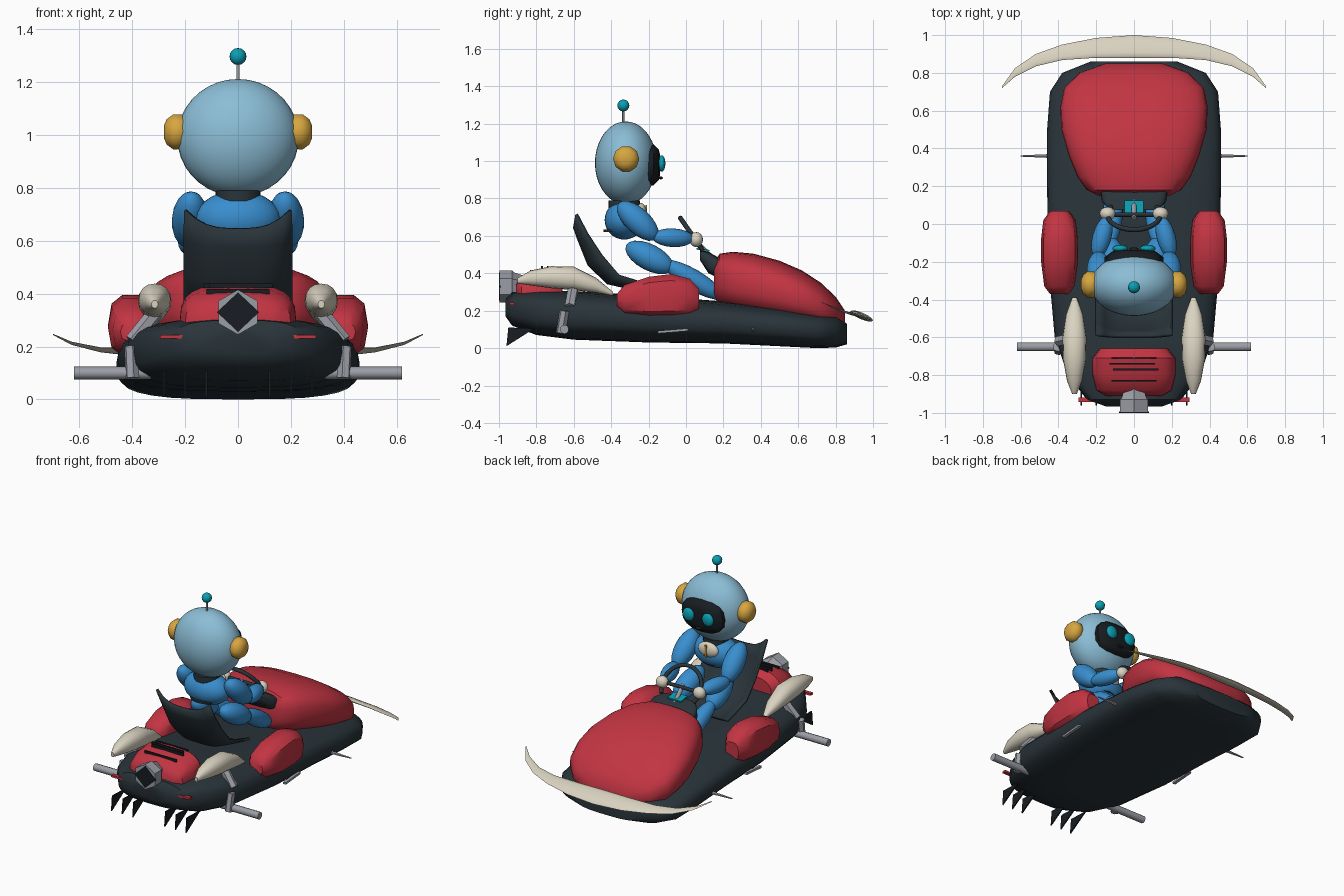
import bpy, bmesh, math
from mathutils import Vector, Matrix

if "Cube" in bpy.data.objects:
    bpy.data.objects.remove(bpy.data.objects["Cube"], do_unlink=True)


def material(name, r, g, b):
    m = bpy.data.materials.new(name)
    m.use_nodes = True
    m.diffuse_color = (r, g, b, 1)
    m.node_tree.nodes["Principled BSDF"].inputs["Base Color"].default_value = (r, g, b, 1)
    return m


DARK = material("charcoal", .022, .034, .042)
BLACK = material("black", .009, .012, .015)
RED = material("red", .54, .035, .055)
SKY = material("pale_blue", .26, .51, .67)
BLUE = material("blue", .04, .27, .62)
CYAN = material("cyan", .003, .35, .45)
GOLD = material("gold", .68, .38, .05)
CREAM = material("cream", .7, .65, .53)
GREY = material("grey", .33, .34, .38)

SIDES = (("left", 1), ("right", -1))


def finish(name, bm, mat, angle=40):
    bmesh.ops.recalc_face_normals(bm, faces=bm.faces)
    me = bpy.data.meshes.new(name)
    bm.to_mesh(me)
    bm.free()
    me.materials.append(mat)
    ob = bpy.data.objects.new(name, me)
    bpy.context.collection.objects.link(ob)
    bpy.ops.object.select_all(action='DESELECT')
    ob.select_set(True)
    bpy.context.view_layer.objects.active = ob
    bpy.ops.object.shade_smooth_by_angle(angle=math.radians(angle))
    return ob


def ring(c, a, b, n=20, p=2):
    """Superellipse loop around c, spanned by vectors a and b."""
    def k(t):
        return math.copysign(abs(t) ** (2 / p), t)
    c, a, b = Vector(c), Vector(a), Vector(b)
    angles = [2 * math.pi * i / n for i in range(n)]
    return [c + a * k(math.cos(t)) + b * k(math.sin(t)) for t in angles]


def skin(name, rings, mat, angle=40):
    bm = bmesh.new()
    loops = [[bm.verts.new(v) for v in r] for r in rings]
    n = len(loops[0])
    for r, s in zip(loops, loops[1:]):
        for i in range(n):
            bm.faces.new((r[i], r[(i + 1) % n], s[(i + 1) % n], s[i]))
    bm.faces.new(loops[0])
    bm.faces.new(loops[-1])
    return finish(name, bm, mat, angle)


def shell(name, sections, mat, x=0, n=24, p=2.8, angle=40):
    """Body lofted along y from (y, half width, bottom, top)."""
    return skin(name, [ring((x, y, (lo + hi) / 2), (w, 0, 0), (0, 0, (hi - lo) / 2), n, p)
                       for y, w, lo, hi in sections], mat, angle)


def ball(name, c, r, mat, seg=28, rot=None):
    bm = bmesh.new()
    m = Matrix.Translation(c) @ (rot or Matrix()) @ Matrix.Diagonal((*r, 1))
    bmesh.ops.create_uvsphere(bm, u_segments=seg, v_segments=max(6, seg // 2), radius=1, matrix=m)
    return finish(name, bm, mat, 60)


def limb(name, a, b, r, mat):
    a, b = Vector(a), Vector(b)
    rot = (b - a).to_track_quat('Z', 'Y').to_matrix().to_4x4()
    return ball(name, (a + b) / 2, (r, r, (b - a).length / 2), mat, 20, rot)


def rod(name, a, b, r, mat, n=10, r2=None):
    a, b = Vector(a), Vector(b)
    rot = (b - a).to_track_quat('Z', 'Y').to_matrix().to_4x4()
    bm = bmesh.new()
    bmesh.ops.create_cone(bm, cap_ends=True, segments=n, radius1=r, radius2=r if r2 is None else r2,
                          depth=(b - a).length, matrix=Matrix.Translation((a + b) / 2) @ rot)
    return finish(name, bm, mat, 50)


def box(name, c, size, mat, tilt=0):
    bm = bmesh.new()
    m = Matrix.Translation(c) @ Matrix.Rotation(tilt, 4, 'X') @ Matrix.Diagonal((*size, 1))
    bmesh.ops.create_cube(bm, size=1, matrix=m)
    return finish(name, bm, mat)


# Hull, hood and engine cover
shell("hull", [(-.965, .15, .17, .26), (-.93, .25, .12, .3), (-.8, .35, .07, .31),
               (-.6, .42, .045, .305), (-.2, .455, .03, .28), (.2, .46, .025, .25),
               (.5, .46, .01, .22), (.7, .445, 0, .19), (.8, .38, .003, .18),
               (.86, .23, .02, .13)], DARK, n=28, p=3)
shell("hood", [(.15, .19, .27, .46), (.18, .25, .23, .505), (.25, .3, .2, .515), (.36, .345, .17, .505),
               (.5, .385, .14, .467), (.62, .39, .12, .415), (.72, .37, .1, .35),
               (.8, .29, .1, .275), (.85, .15, .12, .2)], RED, n=32, p=2.7)
shell("engine_cover", [(-.91, .15, .22, .34), (-.88, .2, .18, .385), (-.8, .22, .16, .42),
                       (-.71, .22, .16, .435), (-.66, .18, .2, .4)], RED, p=3)
for i, (y, x) in enumerate([(-.71, 0), (-.74, -.01), (-.77, .01), (-.83, 0)]):
    box(f"vent_slit_{i}", (x, y, .43 if y > -.8 else .408), (.24, .009, .018), BLACK)

# Exhaust pipe with a diamond opening
skin("exhaust", [ring((0, y, .33), (0, 0, r), (r, 0, 0), 6)
                 for y, r in [(-.83, .045), (-.92, .075), (-.93, .085), (-.997, .085)]], GREY, 25)
skin("exhaust_opening", [ring((0, y, .33), (.08, 0, 0), (0, 0, .075), 4)
                         for y in (-.992, -1)], BLACK)

# Curved front bumper, swept along x from centre to tips
half = [(0, .88, 1, .195, .148), (.2, .88, .985, .195, .152), (.38, .868, .95, .19, .165),
        (.52, .835, .9, .195, .18), (.63, .78, .825, .218, .207), (.7, .718, .728, .248, .244)]
profile = [(-x, *rest) for x, *rest in reversed(half[1:])] + half
skin("front_bumper", [ring((x, (yi + yo) / 2, (zi + zo) / 2), (0, (yo - yi) / 2, (zo - zi) / 2),
                           (0, 0, .018 * (1.05 - abs(x) / .7)), 12)
                      for x, yi, yo, zi, zo in profile], CREAM, 60)

for side, s in SIDES:
    # Side pods and rear fenders
    shell(side + "_pod", [(-.37, .05, .22, .29), (-.33, .08, .18, .34), (-.2, .097, .16, .385),
                          (-.08, .097, .16, .4), (.02, .085, .17, .375), (.07, .05, .2, .32)],
          RED, x=.395 * s, n=10, p=2.8)
    shell(side + "_fender", [(-.9, .012, .345, .375), (-.83, .04, .335, .415), (-.72, .06, .32, .438),
                             (-.6, .063, .31, .435), (-.48, .045, .295, .375),
                             (-.39, .012, .28, .3)], CREAM, x=.315 * s, n=16, p=2.2)
    # Axles and their struts
    rod(side + "_rear_axle", (.33 * s, -.65, .1), (.62 * s, -.65, .1), .024, GREY)
    rod(side + "_front_axle", (.4 * s, .36, .1), (.6 * s, .36, .1), .014, GREY, 6, .004)
    rod(side + "_upper_strut", (.31 * s, -.6, .33), (.4 * s, -.62, .22), .03, GREY, 6)
    rod(side + "_lower_strut", (.405 * s, -.65, .2), (.4 * s, -.67, .08), .026, GREY, 6)
    box(side + "_side_bracket", (.455 * s, -.07, .092), (.02, .16, .014), GREY, .08)
    box(side + "_tail_light", (.245 * s, -.93, .237), (.1, .025, .014), RED)
    # Trailing blades under the tail
    for i in range(3):
        x = (.12 + .08 * i) * s
        bm = bmesh.new()
        tri = [(-.96, .01), (-.81, .105), (-.95, .11)]
        verts = [[bm.verts.new((x + d, y, z)) for y, z in tri] for d in (-.004, .004)]
        for v in verts:
            bm.faces.new(v)
        for j in range(3):
            k = (j + 1) % 3
            bm.faces.new((verts[0][j], verts[0][k], verts[1][k], verts[1][j]))
        finish(f"{side}_tail_blade_{i}", bm, BLACK)

# Bucket seat: a sheet with raised edges and a scooped top
bm = bmesh.new()
path = [(-.595, .71, .01), (-.572, .58, .045), (-.52, .45, .07), (-.42, .35, .06), (-.2, .3, .04)]
rows = []
for i, (y, z, lip) in enumerate(path):
    rows.append([])
    for j in range(-5, 6):
        u = j / 5
        scoop = .065 * (1 - abs(u) ** 3) if i == 0 else 0
        rows[-1].append(bm.verts.new((.2 * u, y + lip * u ** 4, z + lip * .6 * u ** 4 - scoop)))
for r, q in zip(rows, rows[1:]):
    for j in range(10):
        bm.faces.new((r[j], r[j + 1], q[j + 1], q[j]))
seat = finish("seat", bm, DARK)
solid = seat.modifiers.new("thickness", 'SOLIDIFY')
solid.thickness = .018
solid.offset = 0

# Dashboard, screen and steering wheel
shell("dashboard", [(.075, .13, .47, .525), (.12, .17, .4, .515), (.18, .18, .37, .48)], DARK, p=4)
box("dash_screen", (0, .09, .526), (.1, .07, .009), CYAN, -.15)
rod("steering_column", (0, .03, .59), (0, .13, .49), .014, GREY)
rod("wheel_spoke", (-.13, .05, .58), (.13, .05, .58), .012, DARK, 8)
curve = bpy.data.curves.new("steering_wheel", 'CURVE')
curve.dimensions = '3D'
curve.bevel_depth = .013
curve.bevel_resolution = 2
curve.use_fill_caps = True
curve.materials.append(DARK)
spline = curve.splines.new('POLY')
spline.points.add(24)
for i, pt in enumerate(spline.points):
    a = math.radians(-30 + 10 * i)
    pt.co = (.14 * math.cos(a), .05 - .08 * math.sin(a), .58 + .115 * math.sin(a), 1)
bpy.context.collection.objects.link(bpy.data.objects.new("steering_wheel", curve))

# Driver: torso, neck, belt and chest plate
ball("torso", (0, -.33, .685), (.16, .105, .105), BLUE)
rod("neck", (0, -.33, .75), (0, -.33, .79), .085, DARK, 20)
rod("belt", (0, -.34, .622), (0, -.34, .634), .1, DARK, 20)
ball("chest_plate", (0, -.24, .725), (.075, .03, .05), CREAM, 20)
box("chest_stripe", (0, -.212, .725), (.014, .009, .08), GOLD)
for side, s in SIDES:
    limb(side + "_upper_arm", (.175 * s, -.36, .775), (.19 * s, -.155, .585), .068, BLUE)
    limb(side + "_forearm", (.2 * s, -.18, .595), (.14 * s, .04, .585), .05, BLUE)
    ball(side + "_hand", (.14 * s, .055, .58), (.042, .036, .04), CREAM, 16)
    limb(side + "_thigh", (.1 * s, -.32, .55), (.13 * s, -.07, .42), .07, BLUE)
    limb(side + "_shin", (.13 * s, -.12, .46), (.1 * s, .2, .27), .055, BLUE)

# Head, visor, eyes, ears and antenna
ball("head", (0, -.322, .99), (.23, .165, .222), SKY, 36)
skin("visor", [ring((0, y, .98), (w, 0, 0), (0, 0, h), 16, 2.5)
               for y, w, h in [(-.23, .155, .11), (-.175, .155, .11), (-.145, .115, .08), (-.138, .07, .05)]],
     BLACK, 50)
ball("mouth", (0, -.135, .91), (.025, .012, .008), BLACK, 12)
for side, s in SIDES:
    ball(side + "_eye", (.073 * s, -.13, .987), (.042, .02, .044), CYAN, 16)
    skin(side + "_ear", [ring((x * s, -.32, 1.012), (0, r, 0), (0, 0, r), 10)
                         for x, r in [(.19, .05), (.21, .068), (.245, .07), (.27, .05), (.28, .025)]],
         GOLD, 50)
rod("antenna", (0, -.335, 1.2), (0, -.335, 1.28), .006, GREY, 8)
ball("antenna_ball", (0, -.335, 1.297), (.032, .032, .032), CYAN, 16)
